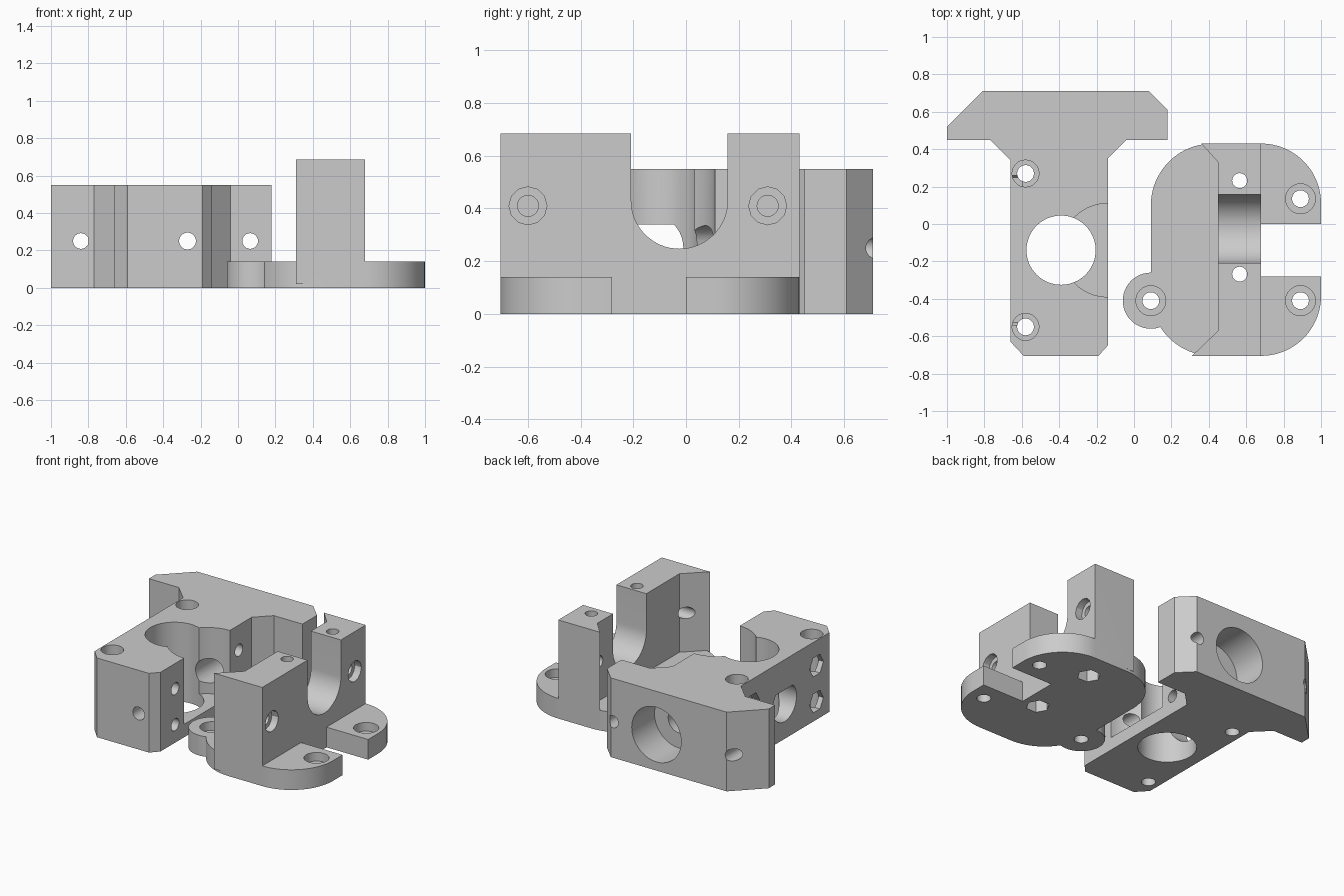
import bpy, bmesh
from math import sin, cos, pi, radians
from mathutils import Matrix

cube = bpy.data.objects.get("Cube")
if cube:
    bpy.data.objects.remove(cube, do_unlink=True)

grey = bpy.data.materials.new("plain grey")
grey.use_nodes = True
colour = (0.6, 0.6, 0.6, 1)
grey.diffuse_color = colour
grey.node_tree.nodes["Principled BSDF"].inputs["Base Color"].default_value = colour

# Matrices that turn a flat outline so it extrudes along the named axis
TURN = {
    "z": Matrix.Identity(4),
    "x": Matrix(((0, 0, 1, 0), (1, 0, 0, 0), (0, 1, 0, 0), (0, 0, 0, 1))),
    "y": Matrix(((0, 1, 0, 0), (0, 0, 1, 0), (1, 0, 0, 0), (0, 0, 0, 1))),
}


def prism(name, outline, low, high, axis="z"):
    """Extrude an outline along an axis (x: y,z  y: z,x  z: x,y)."""
    bm = bmesh.new()
    base = bm.faces.new([bm.verts.new((a, b, low)) for a, b in outline])
    top = bmesh.ops.extrude_face_region(bm, geom=[base])["geom"]
    verts = [v for v in top if isinstance(v, bmesh.types.BMVert)]
    bmesh.ops.translate(bm, verts=verts, vec=(0, 0, high - low))
    bmesh.ops.transform(bm, matrix=TURN[axis], verts=bm.verts)
    bmesh.ops.recalc_face_normals(bm, faces=bm.faces)
    mesh = bpy.data.meshes.new(name)
    bm.to_mesh(mesh)
    bm.free()
    mesh.materials.append(grey)
    obj = bpy.data.objects.new(name, mesh)
    bpy.context.collection.objects.link(obj)
    return obj


def arc(cx, cy, r, start, end, steps=20):
    span = [radians(start + (end - start) * i / steps) for i in range(steps + 1)]
    return [(cx + r * cos(t), cy + r * sin(t)) for t in span]


def ring(cx, cy, r, n=40):
    return [(cx + r * cos(2 * pi * i / n), cy + r * sin(2 * pi * i / n)) for i in range(n)]


def combine(target, tool, operation="DIFFERENCE"):
    mod = target.modifiers.new("combine", "BOOLEAN")
    mod.operation, mod.solver, mod.object = operation, "EXACT", tool
    bpy.context.view_layer.objects.active = target
    bpy.ops.object.modifier_apply(modifier=mod.name)
    bpy.data.objects.remove(tool, do_unlink=True)


def cut(target, outline, low, high, axis="z"):
    combine(target, prism("cutter", outline, low, high, axis))


def finish(obj):
    bpy.ops.object.select_all(action="DESELECT")
    obj.select_set(True)
    bpy.context.view_layer.objects.active = obj
    bpy.ops.object.shade_smooth_by_angle(angle=radians(30))


# T-shaped carriage block
block = prism("carriage_block", [
    (-1, .45), (-.77, .45), (-.66, .34), (-.66, -.63), (-.59, -.705), (-.19, -.705),
    (-.14, -.65), (-.14, .35), (-.04, .45), (.18, .45), (.18, .61), (.08, .71),
    (-.81, .71), (-1, .52)], 0, .55)

# Vertical bore and the round side pocket with a thin floor
cut(block, ring(-.39, -.14, .185, 64), -.1, .7)
cut(block, ring(-.14, -.14, .25, 64), .09, .7)

# Flat-topped side bore
cut(block, [(y, min(z, .34)) for y, z in ring(-.14, .25, .13)], -.8, -.4, "x")

# Stepped bore from the back, narrowing to a small front hole
for radius, start, end in ((.19, .46, .8), (.085, 0, .5), (.045, -.8, -.2)):
    cut(block, ring(.25, -.27, radius), start, end, "y")

# Wing holes
for x in (-.84, .065):
    cut(block, ring(.25, x, .042, 24), .3, .8, "y")

# Upright screw holes with counterbores
for y in (.27, -.55):
    cut(block, ring(-.58, y, .045, 24), -.1, .7)
    cut(block, ring(-.58, y, .072, 24), .42, .7)

# Cross bolts with hexagonal nut pockets
for y in (.21, -.49):
    for z in (.125, .375):
        cut(block, ring(y, z, .042, 24), -.8, 0, "x")
        cut(block, ring(y, z, .075, 6), -.8, -.6, "x")
finish(block)

# Rounded foot plate with a slot on its outer side
plate = prism("clamp_foot", arc(.42, .10, .33, 90, 180) + arc(.42, -.375, .33, 180, 270)
              + arc(.68, -.385, .32, 270, 360) + [(1, -.28), (.68, -.28), (.68, 0), (1, 0)]
              + arc(.68, .11, .32, 0, 90), 0, .14)
combine(plate, prism("lug", ring(.09, -.41, .15, 48), 0, .14), "UNION")

# Upright wall with a U-shaped cradle
wall = prism("cradle_wall", [(.31, -.705), (.68, -.705), (.68, .43), (.36, .43),
                             (.45, .33), (.45, -.57)], .02, .685)
cut(wall, arc(-.025, .43, .183, 180, 360, 32) + [(.158, .8), (-.208, .8)], .2, .9, "x")
combine(plate, wall, "UNION")
plate.name = "clamp_bracket"

# Foot screw holes with counterbores
for x, y in ((.89, .135), (.89, -.41), (.09, -.41)):
    cut(plate, ring(x, y, .045, 24), -.1, .13)
    cut(plate, ring(x, y, .08, 24), .08, .2)

# Upright bolts with nut pockets underneath
for y in (.232, -.268):
    cut(plate, ring(.565, y, .04, 24), -.1, .8)
    cut(plate, ring(.565, y, .075, 6), -.1, .08)

# Cross bolts through the cradle wall
for y in (-.6, .31):
    cut(plate, ring(y, .41, .04, 24), .2, .8, "x")
    cut(plate, ring(y, .41, .072, 12), .63, .8, "x")
finish(plate)
